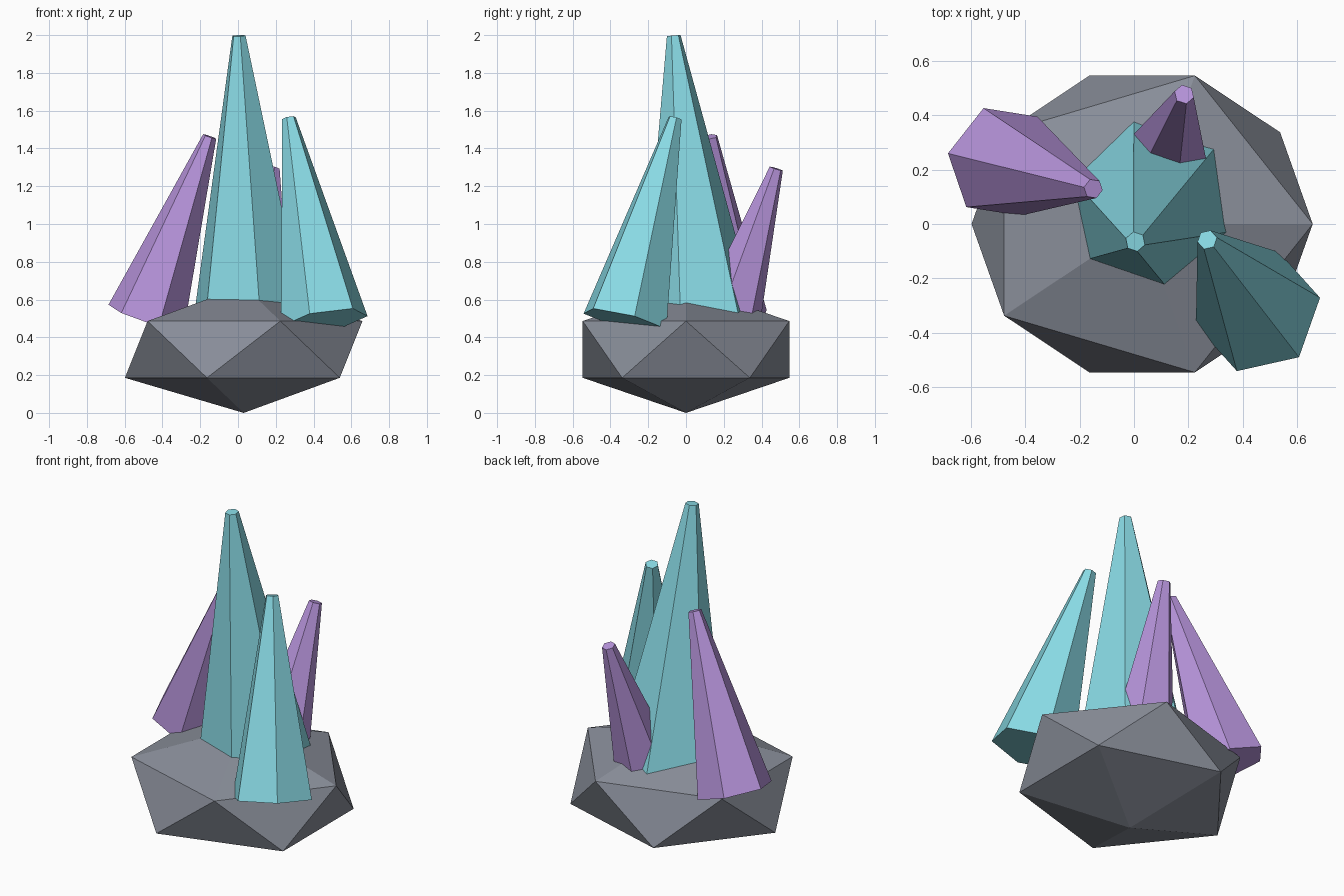
import bpy
import math
from mathutils import Vector

default_cube = bpy.data.objects.get("Cube")
if default_cube:
    bpy.data.objects.remove(default_cube, do_unlink=True)


def make_material(name, rgb):
    mat = bpy.data.materials.new(name)
    mat.use_nodes = True
    color = (*rgb, 1)
    mat.diffuse_color = color
    mat.node_tree.nodes["Principled BSDF"].inputs["Base Color"].default_value = color
    return mat


stone = make_material("stone grey", (0.25, 0.27, 0.32))
cyan = make_material("crystal cyan", (0.25, 0.70, 0.78))
purple = make_material("crystal purple", (0.48, 0.30, 0.72))


def crystal(name, base, tip, base_radius, phase, mat, tip_radius=0.037, sides=6):
    """Tapered prism leaning from base to tip, with end caps square to its axis."""
    base, tip = Vector(base), Vector(tip)
    axis = (tip - base).normalized()
    # first corner lies above the compass direction given by phase
    a = math.radians(phase)
    u = Vector((math.cos(a), math.sin(a), 0))
    u.z = -(u.x * axis.x + u.y * axis.y) / axis.z
    u.normalize()
    v = axis.cross(u)
    verts = []
    for center, radius in ((base, base_radius), (tip, tip_radius)):
        for i in range(sides):
            t = math.tau * i / sides
            verts.append(center + radius * (math.cos(t) * u + math.sin(t) * v))
    faces = [tuple(reversed(range(sides))), tuple(range(sides, 2 * sides))]
    for i in range(sides):
        j = (i + 1) % sides
        faces.append((i, j, j + sides, i + sides))
    mesh = bpy.data.meshes.new(name)
    mesh.from_pydata(verts, [], faces)
    mesh.materials.append(mat)
    obj = bpy.data.objects.new(name, mesh)
    bpy.context.collection.objects.link(obj)
    return obj


# Squashed faceted rock
bpy.ops.mesh.primitive_ico_sphere_add(subdivisions=1, radius=1, location=(0.03, 0, 0.336))
rock = bpy.context.object
rock.name = "base_rock"
rock.scale = (0.703, 0.643, 0.336)
bpy.ops.object.transform_apply(location=False, rotation=False, scale=True)
rock.data.materials.append(stone)

# Crystals growing out of the rock
crystal("main_crystal", (0.061, 0.075, 0.47), (0.005, -0.065, 1.997), 0.317, 41, cyan)
crystal("front_left_crystal", (0.457, -0.323, 0.485), (0.27, -0.058, 1.56), 0.236, -48, cyan)
crystal("right_crystal", (-0.487, 0.229, 0.50), (-0.15, 0.13, 1.463), 0.214, 171, purple)
crystal("back_crystal", (0.115, 0.228, 0.50), (0.185, 0.478, 1.293), 0.172, -18, purple)
